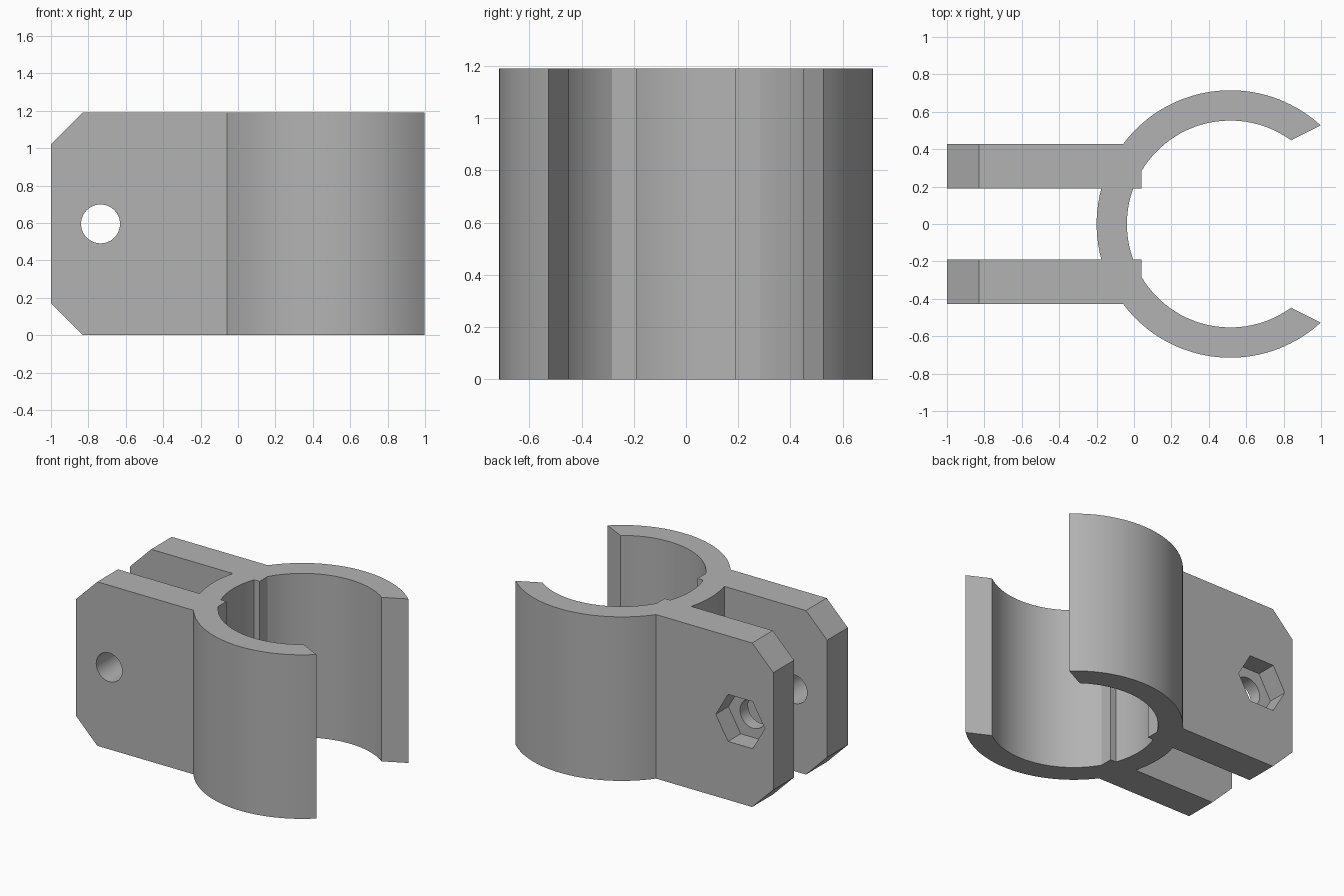
import bpy, bmesh
from math import asin, cos, sin, pi, radians
from mathutils import Matrix

if "Cube" in bpy.data.objects:
    bpy.data.objects.remove(bpy.data.objects["Cube"], do_unlink=True)

HEIGHT = 1.19
CX, R_OUT, R_IN = 0.515, 0.715, 0.553      # clamp ring
ARM_IN, ARM_OUT = 0.19, 0.427              # arm faces, measured from y = 0
LUG = 0.04                                 # arm end inside the ring
CHAMFER = 0.17
BOLT_X, BOLT_Z = -0.735, HEIGHT / 2

grey = bpy.data.materials.new("grey plastic")
grey.use_nodes = True
colour = (0.45, 0.45, 0.45, 1)
grey.diffuse_color = colour
grey.node_tree.nodes["Principled BSDF"].inputs["Base Color"].default_value = colour


def arc(radius, start, end, steps):
    angles = [start + (end - start) * i / steps for i in range(steps + 1)]
    return [(CX + radius * cos(a), radius * sin(a)) for a in angles]


def at_y(radius, y):
    """Angle on the arm side of a ring circle at height y."""
    return pi - asin(y / radius)


def make_object(name, bm):
    bmesh.ops.recalc_face_normals(bm, faces=bm.faces)
    mesh = bpy.data.meshes.new(name)
    bm.to_mesh(mesh)
    bm.free()
    ob = bpy.data.objects.new(name, mesh)
    bpy.context.collection.objects.link(ob)
    return ob


def bolt_cutter(name, sides, radius, y_from, y_to):
    """Prism along y, with a corner pointing up."""
    bm = bmesh.new()
    place = (Matrix.Translation((BOLT_X, (y_from + y_to) / 2, BOLT_Z))
             @ Matrix.Rotation(pi / 2, 4, 'X') @ Matrix.Rotation(pi / 2, 4, 'Z'))
    bmesh.ops.create_cone(bm, cap_ends=True, segments=sides, radius1=radius,
                          radius2=radius, depth=y_to - y_from, matrix=place)
    return make_object(name, bm)


def corner_cutter(name, z):
    """Square bar along y whose side slices an arm corner at 45 degrees."""
    bm = bmesh.new()
    half = CHAMFER / 2 ** 0.5
    place = (Matrix.Translation((-1, 0, z)) @ Matrix.Rotation(pi / 4, 4, 'Y')
             @ Matrix.Diagonal((2 * half, 2, 2 * half, 1)))
    bmesh.ops.create_cube(bm, size=1, matrix=place)
    return make_object(name, bm)


# Clamp outline: half of it, from the inner wall round to the outer wall
half = arc(R_IN, pi, at_y(R_IN, ARM_IN), 6)
half += [(LUG, ARM_IN)]
lug_angle = pi - asin((1 - ((CX - LUG) / R_IN) ** 2) ** 0.5)
half += arc(R_IN, lug_angle, radians(54), 28)
half += arc(R_OUT, radians(47.5), at_y(R_OUT, ARM_OUT), 32)
half += [(-1, ARM_OUT), (-1, ARM_IN)]
half += arc(R_OUT, at_y(R_OUT, ARM_IN), pi, 5)
outline = half + [(x, -y) for x, y in reversed(half[1:-1])]

bm = bmesh.new()
base = bm.faces.new([bm.verts.new((x, y, 0)) for x, y in outline])
walls = bmesh.ops.extrude_face_region(bm, geom=[base], use_keep_orig=True)
top = [v for v in walls["geom"] if isinstance(v, bmesh.types.BMVert)]
bmesh.ops.translate(bm, verts=top, vec=(0, 0, HEIGHT))
clamp = make_object("pipe_clamp", bm)
clamp.data.materials.append(grey)

# Arm corners, bolt hole through both arms, nut pocket in the back arm
cutters = [corner_cutter("lower_corner_cutter", 0),
           corner_cutter("upper_corner_cutter", HEIGHT),
           bolt_cutter("bolt_hole_cutter", 48, 0.104, -1, 1),
           bolt_cutter("nut_pocket_cutter", 6, 0.197, ARM_OUT - 0.145, 1)]

bpy.context.view_layer.objects.active = clamp
for cutter in cutters:
    cutter.hide_render = True
    mod = clamp.modifiers.new(cutter.name, 'BOOLEAN')
    mod.operation = 'DIFFERENCE'
    mod.solver = 'EXACT'
    mod.object = cutter
    bpy.ops.object.modifier_apply(modifier=mod.name)
    bpy.data.objects.remove(cutter, do_unlink=True)

# Smooth curved walls, sharp edges
bpy.ops.object.select_all(action='DESELECT')
clamp.select_set(True)
bpy.ops.object.shade_smooth_by_angle(angle=radians(25))
